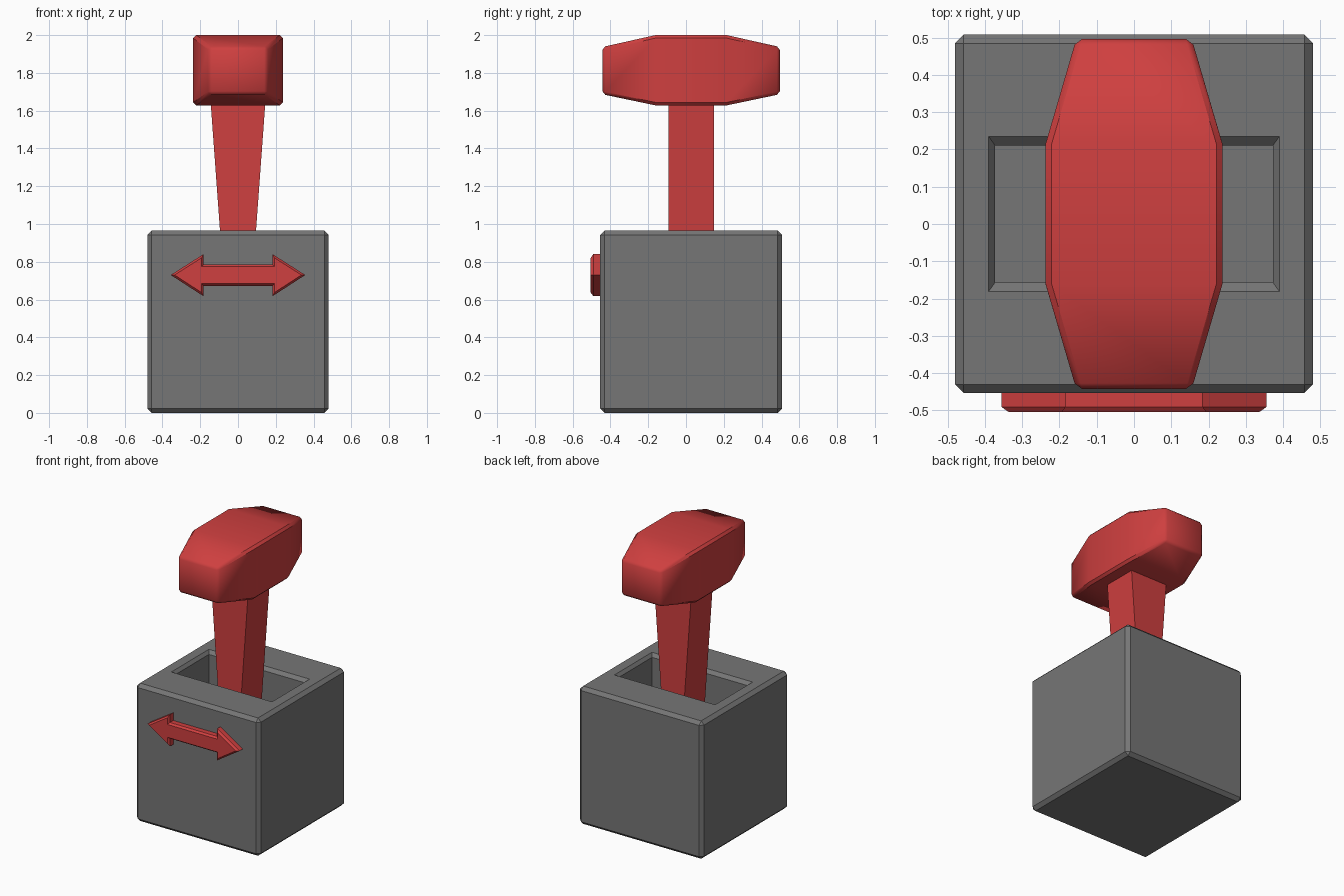
import bpy, bmesh
from math import radians

if "Cube" in bpy.data.objects:
    bpy.data.objects.remove(bpy.data.objects["Cube"])

CY = 0.027  # depth centre of box, stem and grip


def material(name, rgb):
    m = bpy.data.materials.new(name)
    m.diffuse_color = (*rgb, 1)
    m.use_nodes = True
    m.node_tree.nodes["Principled BSDF"].inputs["Base Color"].default_value = m.diffuse_color
    return m


RED = material("red", (0.62, 0.05, 0.05))
DARK = material("dark_grey", (0.18, 0.18, 0.18))


def finish(bm, name, mat):
    bmesh.ops.recalc_face_normals(bm, faces=bm.faces[:])
    me = bpy.data.meshes.new(name)
    bm.to_mesh(me)
    bm.free()
    ob = bpy.data.objects.new(name, me)
    me.materials.append(mat)
    bpy.context.collection.objects.link(ob)
    return ob


def loft(bm, rings):
    """Skin a list of equal-length closed rings and cap both ends."""
    loops = [[bm.verts.new(p) for p in r] for r in rings]
    for a, b in zip(loops, loops[1:]):
        n = len(a)
        for i in range(n):
            bm.faces.new((a[i], a[(i + 1) % n], b[(i + 1) % n], b[i]))
    bm.faces.new(loops[0])
    bm.faces.new(loops[-1])
    bmesh.ops.recalc_face_normals(bm, faces=bm.faces[:])


def rect_xy(hx, hy, z):
    return [(-hx, CY - hy, z), (hx, CY - hy, z), (hx, CY + hy, z), (-hx, CY + hy, z)]


def rect_xz(hx, z0, z1, y):
    return [(-hx, y, z0), (hx, y, z0), (hx, y, z1), (-hx, y, z1)]


# Base box with chamfered edges and a chamfered pocket in the top
bm = bmesh.new()
loft(bm, [rect_xy(0.48, 0.481, 0), rect_xy(0.48, 0.481, 0.965)])
bmesh.ops.bevel(bm, geom=bm.edges[:], offset=0.023, segments=1, affect='EDGES')
top = max(bm.faces, key=lambda f: f.calc_center_median().z)
for hx, hy, z in ((0.39, 0.208, 0.965), (0.373, 0.184, 0.943), (0.373, 0.184, 0.6)):
    bmesh.ops.inset_individual(bm, faces=[top], thickness=0.02)
    mid = top.calc_center_median()
    for v in top.verts:
        v.co = (hx if v.co.x > mid.x else -hx,
                CY + (hy if v.co.y > mid.y else -hy), z)
finish(bm, "base_box", DARK)

# Stem, widening upwards
bm = bmesh.new()
loft(bm, [rect_xy(0.068, 0.12, 0.59), rect_xy(0.146, 0.12, 1.66)])
finish(bm, "lever_stem", RED)

# Grip, tapered towards both ends, chamfered, softly shaded along its length
bm = bmesh.new()
loft(bm, [rect_xz(0.155, 1.687, 1.937, CY - 0.47),
          rect_xz(0.237, 1.628, 2.0, CY - 0.19),
          rect_xz(0.237, 1.628, 2.0, CY + 0.19),
          rect_xz(0.155, 1.687, 1.937, CY + 0.47)])
sharp = [e for e in bm.edges if e.calc_face_angle() > 0.7]
bmesh.ops.bevel(bm, geom=sharp, offset=0.016, segments=1, affect='EDGES')
grip = finish(bm, "lever_grip", RED)
bpy.context.view_layer.objects.active = grip
grip.select_set(True)
bpy.ops.object.shade_smooth_by_angle(angle=radians(40))

# Double-headed arrow on the front
half = [(0.183, 0.673), (0.183, 0.618), (0.356, 0.73), (0.183, 0.84), (0.183, 0.785)]
outline = half + [(-x, z) for x, z in reversed(half)]
bm = bmesh.new()
loft(bm, [[(x, y, z) for x, z in outline] for y in (-0.45, -0.491)])
front = min(bm.faces, key=lambda f: f.calc_center_median().y)
bmesh.ops.inset_individual(bm, faces=[front], thickness=0.011, depth=0.014,
                           use_even_offset=True)
finish(bm, "direction_arrow", RED)
